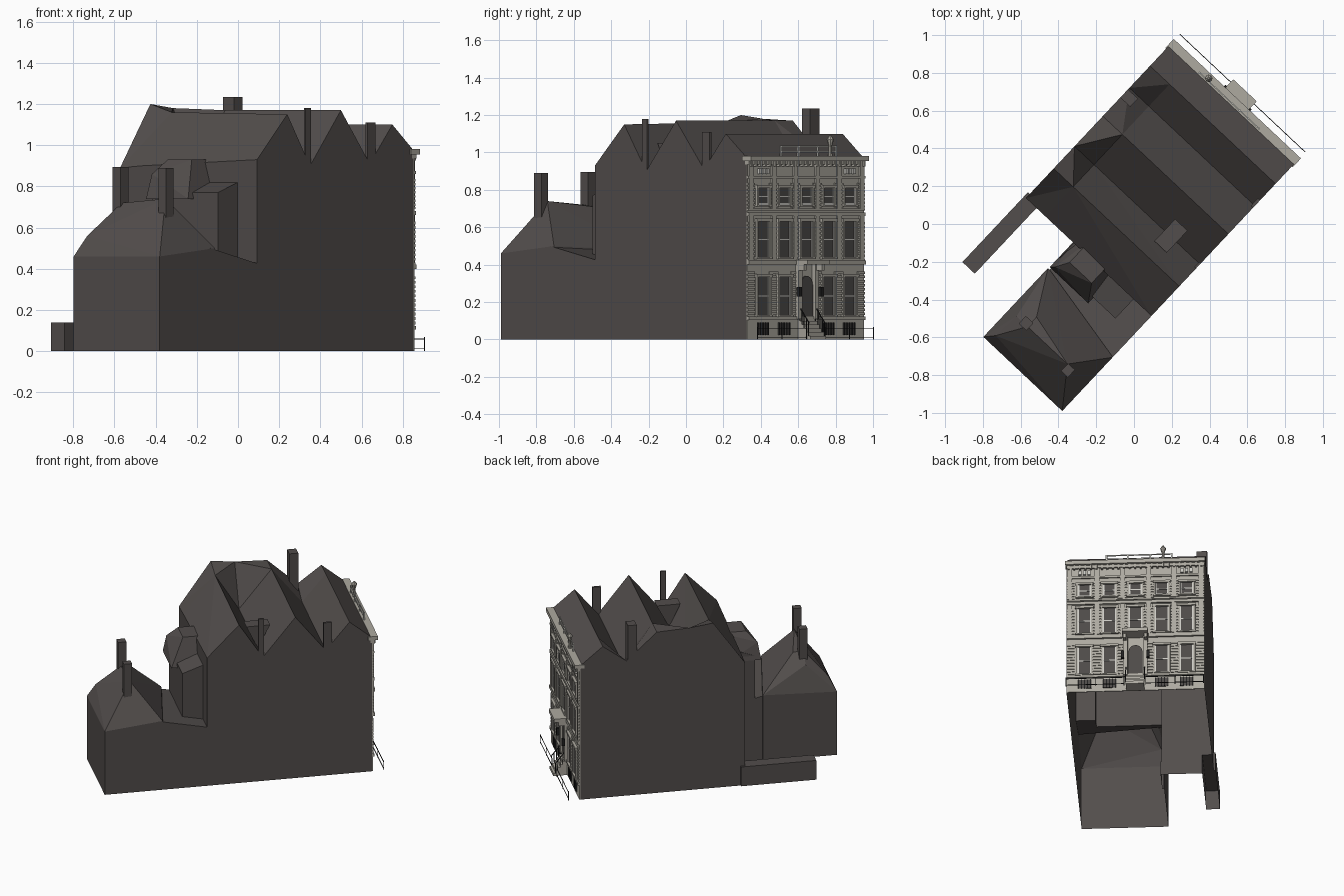
import bpy, bmesh, math
from mathutils import Matrix

cube = bpy.data.objects.get("Cube")
if cube:
    bpy.data.objects.remove(cube)

# House frame: u runs from the back to the street front, v from the right wall to the left
FRAME = Matrix.Translation((-0.38, -0.99, 0)) @ Matrix.Rotation(math.radians(46.8), 4, 'Z')


def material(name, rgb):
    m = bpy.data.materials.new(name)
    m.use_nodes = True
    m.diffuse_color = (*rgb, 1)
    bsdf = m.node_tree.nodes["Principled BSDF"]
    bsdf.inputs["Base Color"].default_value = (*rgb, 1)
    bsdf.inputs["Roughness"].default_value = 0.9
    return m


DARK = material("dark brick", (0.085, 0.075, 0.072))
STONE = material("pale stone", (0.42, 0.40, 0.352))
GLASS = material("grey glass", (0.075, 0.07, 0.066))
PAINT = material("white paint", (0.6, 0.59, 0.55))
IRON = material("black iron", (0.015, 0.015, 0.015))


def finish(name, bm, mat):
    bmesh.ops.recalc_face_normals(bm, faces=bm.faces)
    mesh = bpy.data.meshes.new(name)
    bm.to_mesh(mesh)
    bm.free()
    mesh.materials.append(mat)
    ob = bpy.data.objects.new(name, mesh)
    ob.matrix_world = FRAME
    bpy.context.collection.objects.link(ob)
    return ob


def boxes(name, mat, items):
    """One object from several boxes (u0, u1, v0, v1, z0, z1)."""
    bm = bmesh.new()
    for u0, u1, v0, v1, z0, z1 in items:
        centre = Matrix.Translation(((u0 + u1) / 2, (v0 + v1) / 2, (z0 + z1) / 2))
        size = Matrix.Diagonal((u1 - u0, v1 - v0, z1 - z0, 1))
        bmesh.ops.create_cube(bm, size=1, matrix=centre @ size)
    return finish(name, bm, mat)


def hull(name, mat, points):
    bm = bmesh.new()
    verts = [bm.verts.new(p) for p in points]
    bmesh.ops.convex_hull(bm, input=verts)
    bmesh.ops.dissolve_limit(bm, angle_limit=0.01, verts=bm.verts, edges=bm.edges)
    return finish(name, bm, mat)


def loft(name, mat, sections):
    """Skin equal-length (u, z) profiles placed at successive v."""
    bm = bmesh.new()
    rings = [[bm.verts.new((u, v, z)) for u, z in prof] for v, prof in sections]
    n = len(rings[0])
    for a, b in zip(rings, rings[1:]):
        for i in range(n):
            j = (i + 1) % n
            bm.faces.new((a[i], a[j], b[j], b[i]))
    bm.faces.new(rings[0][::-1])
    bm.faces.new(rings[-1])
    bm.normal_update()
    bmesh.ops.triangulate(bm, faces=bm.faces)
    return finish(name, bm, mat)


def open_shell(base, parts, mat):
    """Unite the parts into one hollow shell without inner walls or floor."""
    for part in parts:
        mod = base.modifiers.new(part.name, 'BOOLEAN')
        mod.operation = 'UNION'
        mod.solver = 'EXACT'
        mod.object = part
    bpy.context.view_layer.update()
    graph = bpy.context.evaluated_depsgraph_get()
    mesh = bpy.data.meshes.new_from_object(base.evaluated_get(graph))
    base.modifiers.clear()
    for part in parts:
        bpy.data.objects.remove(part)
    bm = bmesh.new()
    bm.from_mesh(mesh)
    floor = [f for f in bm.faces if all(abs(v.co.z) < 1e-4 for v in f.verts)]
    bmesh.ops.delete(bm, geom=floor, context='FACES')
    bm.to_mesh(mesh)
    bm.free()
    mesh.materials.clear()
    mesh.materials.append(mat)
    base.data = mesh


# Main block with three parallel roofs; valleys close up at the left wall
def profile(eave, ridge, valley_a, valley_b):
    return [(0.69, 0), (0.69, eave), (0.905, ridge), (1.066, valley_a), (1.285, 1.17),
            (1.49, valley_b), (1.65, 1.1), (1.8, 0.975), (1.8, 0)]


house = loft("house_shell", DARK, [(0, profile(0.93, 1.15, 0.90, 0.91)),
                                   (0.77, profile(0.90, 1.16, 0.90, 0.91)),
                                   (0.912, profile(0.89, 1.2, 1.18, 0.98))])

# Rear annex with a hipped roof
annex = hull("rear_annex", DARK, [
    (0, 0, 0), (0, 0.573, 0), (0.5, 0.573, 0), (0.5, 0, 0),
    (0, 0, 0.46), (0, 0.573, 0.46), (0.5, 0.573, 0.48), (0.39, 0, 0.5),
    (0.05, 0.53, 0.56), (0.2, 0.52, 0.65),
    (0.2, 0.15, 0.74), (0.2, 0.44, 0.72), (0.27, 0.44, 0.71)])

# Low link, rear projection and its small tower between annex and main block
link = hull("low_link", DARK, [(u, v, z) for v in (0, 0.56) for u, z in
                               ((0.36, 0), (0.72, 0), (0.36, 0.5), (0.72, 0.42))])
projection = hull("rear_projection", DARK, [(u, v, z) for v in (0.13, 0.565) for u, z in
                                            ((0.55, 0.1), (0.75, 0.1), (0.55, 0.77), (0.75, 0.84))])
tower = hull("rear_tower", DARK, [
    (0.51, 0.29, 0.74), (0.51, 0.57, 0.74), (0.74, 0.29, 0.74), (0.74, 0.57, 0.74),
    (0.53, 0.55, 0.86), (0.6, 0.35, 0.93), (0.6, 0.51, 0.93), (0.77, 0.35, 0.93), (0.77, 0.51, 0.93)])
garden_wall = boxes("garden_wall", DARK, [(0.213, 0.72, 0.835, 0.925, 0, 0.14)])

# Chimneys
chimneys = boxes("chimneys", DARK, [
    (1.42, 1.48, 0.84, 0.912, 0.85, 1.235),
    (1.035, 1.072, 0, 0.012, 0.85, 1.18),
    (1.475, 1.53, 0, 0.016, 0.85, 1.11),
    (0.15, 0.205, 0.10, 0.15, 0.55, 0.89),
    (0.18, 0.235, 0.43, 0.485, 0.55, 0.895)])
wedge = hull("valley_wedge", DARK, [(u, v, z) for v in (0.17, 0.26) for u, z in
                                    ((0.99, 1.05), (1.15, 1.05), (1.066, 0.89))])
open_shell(house, [annex, link, projection, tower, garden_wall, chimneys, wedge], DARK)

# Street front
W = 0.912
F = 1.807
BAYS = (0.12, 0.285, 0.457, 0.63, 0.795)
CENTRE = BAYS[2]
ROWS = ((0.13, 0.335, 0.045), (0.44, 0.63, 0.045), (0.72, 0.81, 0.042))
boxes("facade_wall", STONE, [(1.801, F, 0, W, 0, 0.97)])
boxes("string_courses", STONE, [(F, F + d, 0, W, z, z + h) for z, h, d in (
    (0.105, 0.018, 0.012), (0.4, 0.022, 0.014), (0.42, 0.01, 0.008),
    (0.66, 0.02, 0.012), (0.69, 0.01, 0.008), (0.86, 0.014, 0.01))])
boxes("cornice", STONE, [(1.79, 1.82, 0, W, 0.935, 0.955),
                         (1.775, 1.84, -0.006, W + 0.006, 0.955, 0.982)])
boxes("cornice_brackets", STONE, [(F, 1.828, v, v + 0.012, 0.925, 0.955)
                                  for v in [0.01 + i * 0.0366 for i in range(25)]])

# Pilasters between bays, and the banded masonry beside them
edges = [0.022] + [(a + b) / 2 for a, b in zip(BAYS, BAYS[1:])] + [W - 0.022]
boxes("pilasters", STONE, [(F, F + 0.01, e - 0.016, e + 0.016, z0, z1)
                           for e in edges for z0, z1 in ((0.43, 0.66), (0.7, 0.935))])
bands = []
for z0, z1, step in ((0.13, 0.39, 0.022), (0.44, 0.65, 0.022), (0.705, 0.85, 0.02)):
    for i in range(int((z1 - z0) / step)):
        z = z0 + i * step
        bands += [(F, F + 0.006, e - 0.034, e + 0.034, z, z + step * 0.6) for e in edges[1:-1]]
        bands += [(F, F + 0.006, a, a + 0.055, z, z + step * 0.6) for a in (0, W - 0.055)]
boxes("masonry_bands", STONE, bands)

# Windows: glass, surround, hood, sill and sash bars
glass, stone, paint = [], [], []
for row, (z0, z1, w) in enumerate(ROWS):
    for v in BAYS:
        if row == 0 and v == CENTRE:
            continue
        glass.append((F, F + 0.003, v - w, v + w, z0, z1))
        for s in (-1, 1):
            a, b = sorted((v + s * w, v + s * (w + 0.012)))
            stone.append((F, F + 0.014, a, b, z0, z1))
        stone.append((F, F + 0.018, v - w - 0.016, v + w + 0.016, z1, z1 + 0.016))
        stone.append((F, F + 0.018, v - w - 0.016, v + w + 0.016, z0 - 0.01, z0))
        mid = (z0 + z1) / 2
        paint.append((F, F + 0.006, v - w, v + w, mid - 0.003, mid + 0.003))
        paint += [(F, F + 0.006, v + s * (w - 0.004) - 0.004, v + s * (w - 0.004) + 0.004, z0, z1)
                  for s in (-1, 1)]
        if row == 2:
            paint.append((F, F + 0.006, v - w, v + w, z0, z0 + 0.01))
side_bays = [v for v in BAYS if v != CENTRE]
boxes("window_glass", GLASS, glass)
boxes("window_surrounds", STONE, stone)
boxes("window_sashes", PAINT, paint)
boxes("basement_windows", GLASS, [(F, F + 0.003, v - 0.045, v + 0.045, 0.025, 0.09)
                                  for v in side_bays])
boxes("basement_grilles", IRON, [(F, F + 0.008, v + d - 0.003, v + d + 0.003, 0.025, 0.09)
                                 for v in side_bays for d in (-0.04, -0.02, 0, 0.02, 0.04)])
boxes("frieze_ornaments", PAINT, [(F, F + 0.014, v + d - 0.01, v + d + 0.01, 0.885, 0.915)
                                  for v in (BAYS[0], BAYS[4]) for d in (-0.03, 0, 0.03)])

# Arched door, porch and steps
arch = [(CENTRE + 0.046 * math.cos(math.pi * i / 10), 0.29 + 0.05 * math.sin(math.pi * i / 10))
        for i in range(11)] + [(CENTRE - 0.046, 0.11), (CENTRE + 0.046, 0.11)]
hull("arched_door", GLASS, [(u, v, z) for u in (F, F + 0.009) for v, z in arch])
boxes("porch", STONE, [(F, 1.9, CENTRE - 0.085, CENTRE + 0.085, 0.4, 0.425)]
      + [(F, 1.83, CENTRE + s * 0.066 - 0.015, CENTRE + s * 0.066 + 0.015, 0.11, 0.4)
         for s in (-1, 1)])
boxes("porch_brackets", STONE, [(F, 1.87, CENTRE + s * 0.07 - 0.01, CENTRE + s * 0.07 + 0.01,
                                 0.37, 0.4) for s in (-1, 1)])
boxes("front_steps", STONE, [(F, 1.9 - i * 0.016, CENTRE - 0.06, CENTRE + 0.06,
                              i * 0.02, (i + 1) * 0.02) for i in range(6)])
boxes("door_lamps", IRON, [(1.83, 1.85, CENTRE + s * 0.085 - 0.01, CENTRE + s * 0.085 + 0.01,
                            0.23, 0.28) for s in (-1, 1)])

# Iron railings by the street and beside the steps
rails = []
for v0, v1 in ((0.0, CENTRE - 0.07), (CENTRE + 0.07, W)):
    rails += [(1.878, 1.882, v0, v1, z, z + 0.004) for z in (0.01, 0.058)]
    rails += [(1.878, 1.882, v, v + 0.004, 0, 0.068) for v in (v0, (v0 + v1) / 2, v1 - 0.004)]
for s, side in ((-1, "right"), (1, "left")):
    v = CENTRE + s * 0.062
    rails += [(1.82 + i * 0.016, 1.824 + i * 0.016, v - 0.002, v + 0.002,
               0.1 - i * 0.02, 0.175 - i * 0.02) for i in range(5)]
    hull(side + "_handrail", IRON, [(u, v + d, z + h) for d in (-0.003, 0.003) for h in (0, 0.006)
                                    for u, z in ((1.82, 0.172), (1.89, 0.085))])
boxes("street_railings", IRON, rails)

# Roof rail and urn above the cornice
boxes("roof_rail", PAINT, [(1.8, 1.806, 0.26, 0.7, z, z + 0.007) for z in (1.0, 1.03)]
      + [(1.798, 1.808, v, v + 0.01, 0.98, 1.037) for v in (0.26, 0.4, 0.55, 0.69)])
bm = bmesh.new()
for r0, r1, z0, z1 in ((0.012, 0.008, 0.98, 1.03), (0.008, 0.02, 1.03, 1.07),
                       (0.02, 0.005, 1.07, 1.09)):
    bmesh.ops.create_cone(bm, cap_ends=True, segments=8, radius1=r0, radius2=r1, depth=z1 - z0,
                          matrix=Matrix.Translation((1.815, 0.64, (z0 + z1) / 2)))
finish("roof_urn", bm, STONE)
